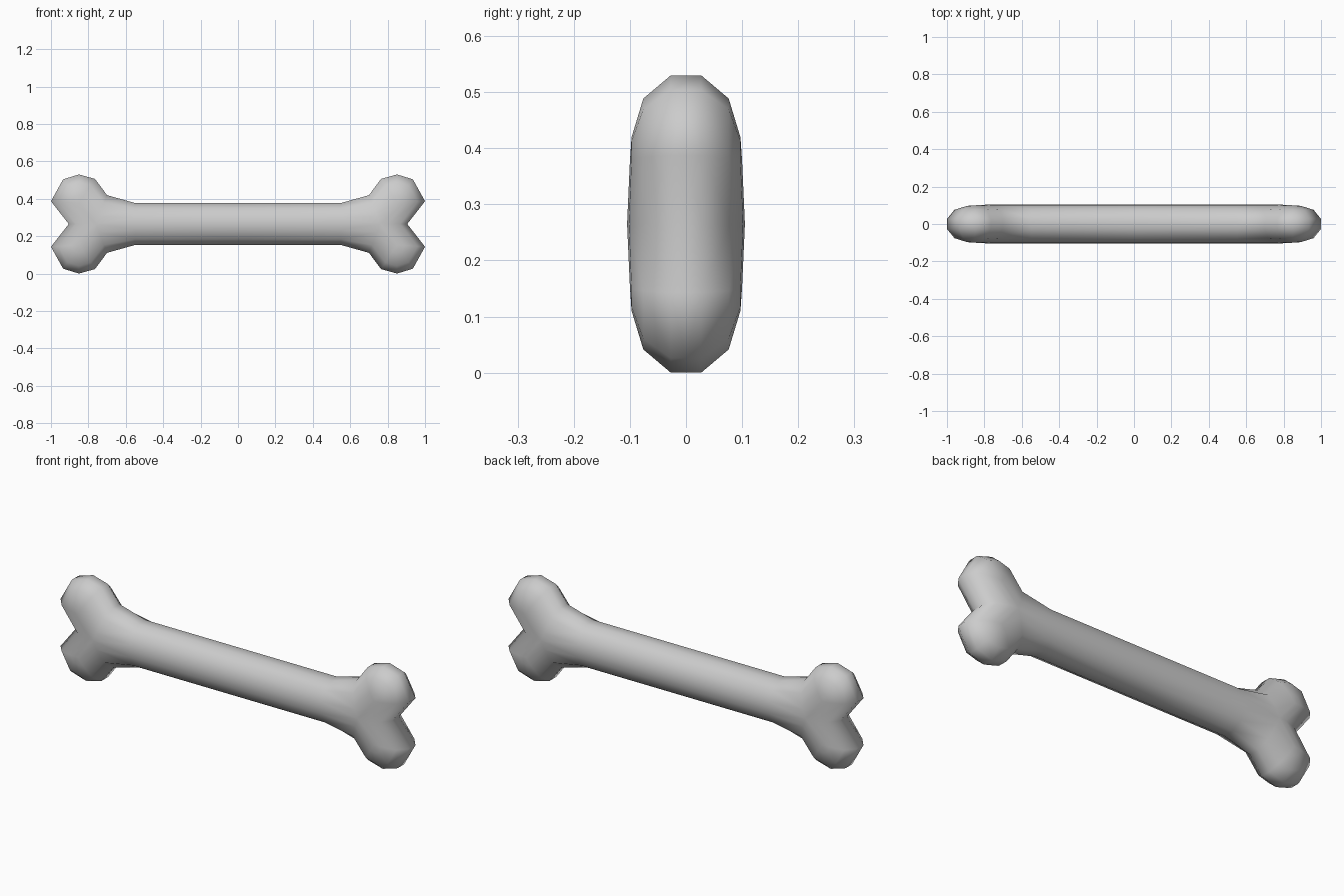
import bpy, bmesh

if "Cube" in bpy.data.objects:
    bpy.data.objects.remove(bpy.data.objects["Cube"])

# One eighth of the bone: outline points (x, z) paired with core points (x, z, depth)
outline = [(0, .112), (.55, .112), (.70, .154), (.765, .241), (.85, .265),
           (.935, .239), (1.0, .122), (.905, 0)]
knob = (.85, .112, .1)
neck = (.76, 0, .105)
core = [(0, 0, .105), (.55, 0, .105), neck, knob, knob, knob, knob, neck]
# Rounding: share of the way from outline to core, share of the depth
layers = [(0, 0), (0, .27), (.27, .76), (.72, .97), (1, 1)]

bm = bmesh.new()
cols = []
for (ox, oz), (cx, cz, depth) in zip(outline, core):
    cols.append([bm.verts.new((ox + (cx - ox) * t, -depth * d, oz + (cz - oz) * t))
                 for t, d in layers])
for a, b in zip(cols, cols[1:]):
    for j in range(len(layers) - 1):
        bm.faces.new((a[j], a[j + 1], b[j + 1], b[j]))
bmesh.ops.remove_doubles(bm, verts=bm.verts[:], dist=.0005)
for f in bm.faces:
    f.smooth = True
mesh = bpy.data.meshes.new("bone")
bm.to_mesh(mesh)
bm.free()

# Whole bone by mirroring on all three axes
bone = bpy.data.objects.new("bone", mesh)
bpy.context.collection.objects.link(bone)
bone.location.z = .265
mirror = bone.modifiers.new("mirror", 'MIRROR')
mirror.use_axis = (True, True, True)
mirror.use_clip = True
mirror.merge_threshold = .0005
